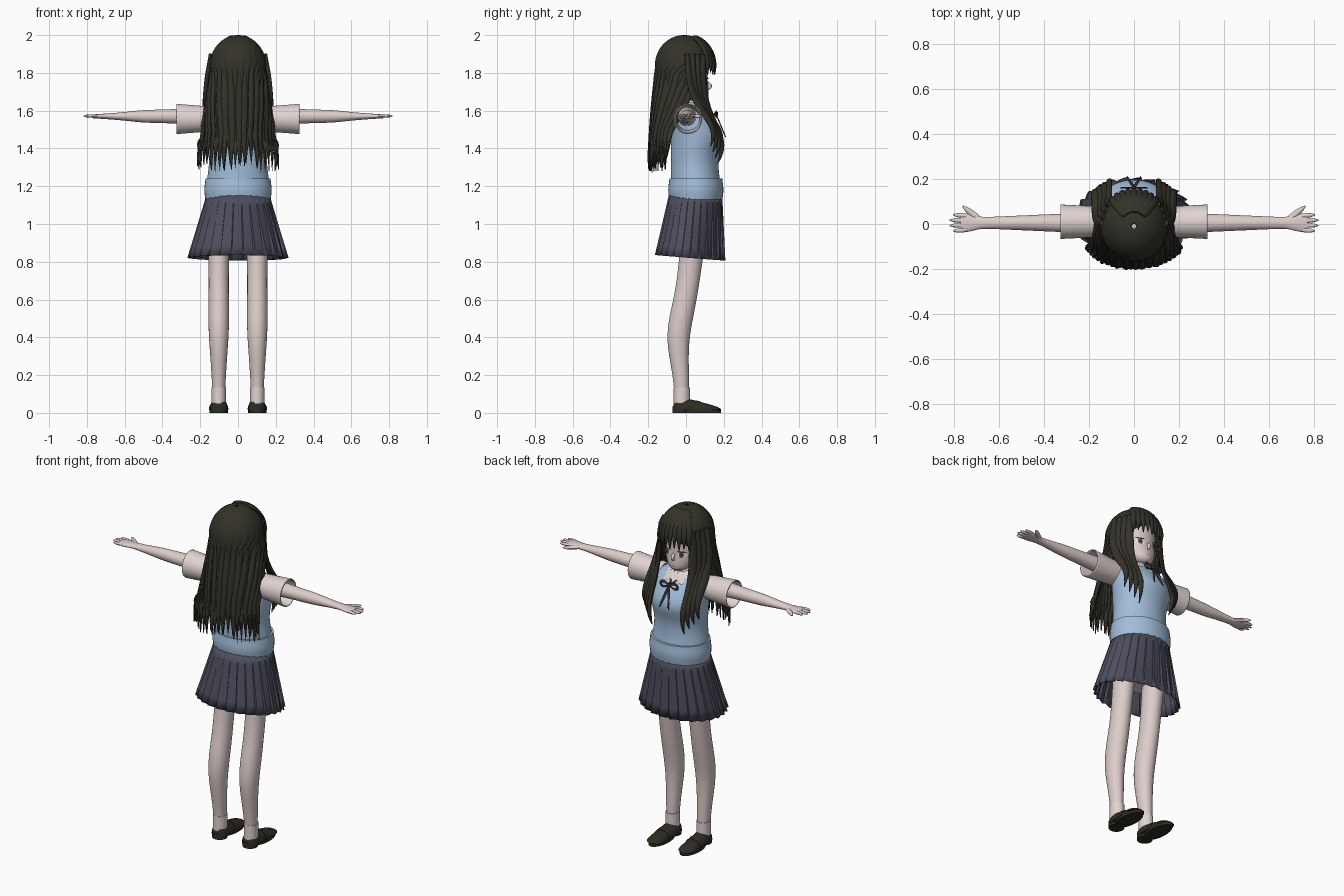
import bpy, bmesh, math, random
from math import sin, cos, pi, tau, sqrt, exp
from mathutils import Vector

random.seed(4)
if "Cube" in bpy.data.objects:
    bpy.data.objects.remove(bpy.data.objects["Cube"])


def material(name, r, g, b):
    m = bpy.data.materials.new(name)
    m.use_nodes = True
    m.diffuse_color = (r, g, b, 1)
    m.node_tree.nodes["Principled BSDF"].inputs["Base Color"].default_value = (r, g, b, 1)
    return m


SKIN = material("skin", .72, .61, .59)
SHIRT = material("shirt white", .75, .66, .64)
VEST = material("vest blue", .36, .51, .7)
SKIRT = material("skirt navy grey", .075, .075, .11)
HAIR = material("hair black", .033, .031, .022)
SHOE = material("shoe dark brown", .028, .025, .017)
RIBBON = material("ribbon charcoal", .03, .03, .045)
EYE = material("eye white", .8, .8, .8)
IRIS = material("iris grey", .1, .1, .1)
LIP = material("lip pink", .45, .25, .24)
SIDES = (("left_", 1), ("right_", -1))


def bump(value, centre, width):
    return exp(-((value - centre) / width) ** 2)


def clamp(value, low=0, high=1):
    return max(low, min(high, value))


def make(name, bm, mat, angle=50, thick=0):
    bmesh.ops.recalc_face_normals(bm, faces=bm.faces)
    mesh = bpy.data.meshes.new(name)
    bm.to_mesh(mesh)
    bm.free()
    mesh.materials.append(mat)
    mesh.shade_smooth()
    mesh.set_sharp_from_angle(angle=math.radians(angle))
    ob = bpy.data.objects.new(name, mesh)
    bpy.context.collection.objects.link(ob)
    if thick:
        ob.modifiers.new("thickness", 'SOLIDIFY').thickness = thick
    return ob


def skin_rings(bm, rings, closed=True, cap=True):
    rings = [[bm.verts.new(p) for p in ring] for ring in rings]
    for a, b in zip(rings, rings[1:]):
        for i in range(len(a) if closed else len(a) - 1):
            j = (i + 1) % len(a)
            bm.faces.new((a[i], a[j], b[j], b[i]))
    if cap:
        bm.faces.new(rings[0])
        bm.faces.new(rings[-1])


def loft(name, start, stop, shape, mat, axis='Z', s=1, steps=24, seg=40, cap=True, thick=0, floor=0):
    """Elliptical sections; shape(position) gives two centres and two radii."""
    rings = []
    for k in range(steps + 1):
        p = start + (stop - start) * k / steps
        c1, c2, r1, r2 = shape(p)
        ring = []
        for i in range(seg):
            a, b = c1 + r1 * cos(tau * i / seg), c2 + r2 * sin(tau * i / seg)
            x, y, z = {'Z': (a, b, p), 'X': (p, a, b), 'Y': (a, p, b)}[axis]
            ring.append((s * x, y, max(z, floor)))
        rings.append(ring)
    bm = bmesh.new()
    skin_rings(bm, rings, cap=cap)
    return make(name, bm, mat, thick=thick)


def strand(bm, path, width, thick, out, s=1, steps=18, seg=8):
    """Flattened tube along path(t), tapering to a point."""
    points = [Vector(path(k / steps)) for k in range(steps + 1)]
    rings = []
    for k, c in enumerate(points):
        t = k / steps
        tangent = (points[min(k + 1, steps)] - points[max(k - 1, 0)]).normalized()
        side = tangent.cross(Vector(out)).normalized()
        normal = side.cross(tangent)
        w = width * min(1, .5 + 2 * t) * (1 - t ** 4) + .002
        ring = [c + side * w * cos(tau * i / seg) + normal * min(thick, w) * sin(tau * i / seg) for i in range(seg)]
        rings.append([(s * p.x, p.y, p.z) for p in ring])
    skin_rings(bm, rings)


# Head, neck and face
def head_shape(z):
    r = .115 * sqrt(1 - ((z - 1.81) / .17) ** 2)
    return 0, .07 * clamp((1.8 - z) / .15) ** 2, r, r


def face_plate(name, x, z, rx, rz, lift, mat, count=20):
    def on_face(px, pz):
        _, cy, r, _ = head_shape(pz)
        return px, cy + sqrt(r * r - px * px) + lift, pz
    bm = bmesh.new()
    middle = bm.verts.new(on_face(x, z))
    rim = [bm.verts.new(on_face(x + rx * cos(tau * i / count), z + rz * sin(tau * i / count))) for i in range(count)]
    for i in range(count):
        bm.faces.new((middle, rim[i - 1], rim[i]))
    make(name, bm, mat)


loft("head", 1.645, 1.97, head_shape, SKIN)
loft("neck", 1.58, 1.7, lambda z: (0, .005, .045, .047), SKIN)
for side, s in SIDES:
    face_plate(side + "eye", s * .048, 1.754, .023, .018, .003, EYE)
    face_plate(side + "iris", s * .046, 1.753, .013, .017, .005, IRIS)
    face_plate(side + "pupil", s * .046, 1.753, .006, .009, .007, HAIR)
    face_plate(side + "lash", s * .049, 1.771, .026, .004, .007, HAIR)
face_plate("mouth", 0, 1.682, .015, .002, .003, LIP)
bm = bmesh.new()
strand(bm, lambda t: (0, .112 + .016 * sin(pi * t), 1.75 - .04 * t), .008, .009, (0, 1, 0))
make("nose", bm, SKIN)


# Vest with a shirt-coloured neckline
def torso_shape(z):
    t = (z - 1.14) / .51
    front = (.17 + .03 * bump(z, 1.47, .08) + .02 * bump(z, 1.15, .1)) * (1 - .7 * t ** 8)
    back = .08 * (1 - .4 * t ** 8)
    rx = (.17 - .016 * bump(z, 1.33, .1)) * (1 - .8 * t ** 16)
    return 0, (front - back) / 2, rx, (front + back) / 2


def hem_shape(z):
    r = .17 + .008 * bump(z, 1.18, .05)
    return 0, .052, r, r - .032


vest = loft("vest", 1.14, 1.645, torso_shape, VEST, steps=50, seg=64)
vest.data.materials.append(SHIRT)
for face in vest.data.polygons:
    c = face.center
    if c.z > 1.635 or (c.y > .04 and abs(c.x) < (c.z - 1.55) * .9):
        face.material_index = 1
loft("vest_hem", 1.13, 1.24, hem_shape, VEST)
loft("shirt_collar", 1.605, 1.655, lambda z: (0, .015, .054 + .4 * (1.655 - z), .056 + .4 * (1.655 - z)),
     SHIRT, cap=False, thick=.006)

# Neck ribbon and collar flaps
bm = bmesh.new()
for side, s in SIDES:
    strand(bm, lambda t: (.055 * sin(pi * t), .16, 1.58 + .015 * sin(tau * t)), .006, .003, (0, 1, 0), s)
    strand(bm, lambda t: (.03 * t, .16 + .05 * t, 1.58 - .12 * t), .006, .003, (0, 1, 0), s)
    strand(bm, lambda t: (.06 * t, .15 - .1 * t, 1.58 + .05 * t), .005, .004, (0, 1, 1), s)
strand(bm, lambda t: (0, .16, 1.593 - .025 * t), .01, .009, (0, 1, 0))
make("neck_ribbon", bm, RIBBON)
for side, s in SIDES:
    bm = bmesh.new()
    strand(bm, lambda t: (.02 + .04 * t, .085 + .04 * t, 1.637 - .055 * t), .024, .005, (.3, .8, .5), s)
    make(side + "collar_flap", bm, SHIRT)

# Pleated skirt
PLEATS, ROWS = 26, 6
rings = []
for k in range(ROWS + 1):
    t = k / ROWS
    ring = []
    for i in range(PLEATS):
        for fold in (0, .45, .9):
            a = tau * (i + fold) / PLEATS
            f = 1 - (.015 + .06 * t) * fold
            y = .05 - .028 * t + (.143 + .045 * t) * f * sin(a)
            ring.append(((.168 + .1 * t) * f * cos(a), y, 1.15 - t * (.327 + .08 * y)))
    rings.append(ring)
bm = bmesh.new()
skin_rings(bm, rings, cap=False)
make("pleated_skirt", bm, SKIRT, angle=15, thick=.004)
loft("shorts", .92, 1.14, lambda z: (0, .04, .15, .11), SHIRT)


# Limbs, sleeves, hands and shoes
def sleeve_shape(x):
    return .01, 1.556, .06 + .05 * x, .054 + .08 * x


def arm_shape(x):
    return .005, 1.57, .055 - .045 * x + .02 * bump(x, .75, .05), .06 - .065 * x + .005 * bump(x, .5, .1)


def leg_shape(z):
    r = .03 + .03 * z + .01 * bump(z, .45, .2)
    return .102, .07 * z * z - .02 - .03 * bump(z, .4, .2), r, r * 1.15


def shoe_shape(y, scale=1):
    t = (y + .07) / .255
    r = scale * sqrt(1.01 - (2 * t - 1) ** 6)
    return .1 + .005 * t, .02, .048 * r, (.075 - .065 * t) * r


for side, s in SIDES:
    loft(side + "sleeve", .13, .325, sleeve_shape, SHIRT, 'X', s, cap=False, thick=.006)
    loft(side + "arm", .14, .77, arm_shape, SKIN, 'X', s)
    bm = bmesh.new()
    for i in range(4):
        y = .02 * (i - 1.5)
        reach = .08 - 20 * y * y
        strand(bm, lambda t: (.74 + reach * t, .005 + y * (1 + .2 * t), 1.572), .009, .008, (0, 0, 1), s)
    strand(bm, lambda t: (.68 + .08 * t, .015 + .065 * t, 1.57), .013, .01, (0, 0, 1), s)
    make(side + "fingers", bm, SKIN)
    loft(side + "leg", .04, 1.05, leg_shape, SKIN, 'Z', s)
    loft(side + "sock", .05, .135, lambda z: (.102, -.022, .038, .043), SHIRT, 'Z', s)
    loft(side + "shoe_upper", -.07, .185, shoe_shape, SHOE, 'Y', s, floor=.016)
    loft(side + "shoe_strap", .05, .08, lambda y: shoe_shape(y, 1.06), SHOE, 'Y', s, floor=.016)
    loft(side + "shoe_sole", 0, .018, lambda z: (.103, .083, .049, .102), SHOE, 'Z', s, steps=1)
    loft(side + "shoe_heel", 0, .035, lambda z: (.1, -.028, .042, .043), SHOE, 'Z', s, steps=1)


# Long back hair: a ribbed shell ending in pointed locks
def dome(z):
    return sqrt(1 - clamp((z - 1.84) / .16) ** 2)


def hair_point(z, u, scale=1.0):
    """u runs from the right front edge (-1) around the back to the left one (1)."""
    fall = clamp((1.84 - z) / .5) ** 1.5
    wrap = clamp(150 * (z - 1.54) + 700 * max(0, z - 1.8), -8, 90)
    a = u * math.radians(90 + wrap)
    x = (.148 * dome(z) + .07 * fall) * scale * sin(a)
    return x, -.01 - .075 * fall - (.155 * dome(z) - .04 * fall) * scale * cos(a), z


LOCKS, COLS, ROWS = 22, 8, 45
lengths = [random.uniform(.75, 1) for _ in range(LOCKS + 1)]
rings = []
for k in range(1, ROWS + 1):
    level = 2 - .73 * (k / ROWS) ** 2
    ring = []
    for i in range(LOCKS * COLS + 1):
        ridge = 1 - abs(2 * (i % COLS) / COLS - 1)
        rib = .05 * min(1, (2 - level) * 3) * (sqrt(ridge) - .7)
        x, y, z = hair_point(level, 2 * i / (LOCKS * COLS) - 1, 1 + rib)
        drop = max(0, 1.47 - z)
        ring.append((x, y, z + drop * (1 - (.3 + .7 * ridge) * lengths[i // COLS])))
    rings.append(ring)
bm = bmesh.new()
skin_rings(bm, rings, closed=False, cap=False)
make("back_hair", bm, HAIR, thick=.006)

bm = bmesh.new()
for i in range(17):
    u = (i - 8) * .12 + random.uniform(-.03, .03)
    length = random.uniform(.45, .52)
    x, y, z = hair_point(1.5, u)
    strand(bm, lambda t: hair_point(1.8 - length * t, u, .97 + .06 * sin(pi * t)), .016, .008, (x, y + .05, 0))
make("back_hair_strands", bm, HAIR)

# Fringe
bm = bmesh.new()
for i in range(-4, 5):
    a = .18 * i
    length = .2 - .012 * (i % 2)

    def fringe_path(t):
        z = 1.99 - length * t * t
        return .152 * dome(z) * sin(a), .152 * dome(z) * cos(a), z
    strand(bm, fringe_path, .02, .009, (sin(a), cos(a), 1))
make("fringe", bm, HAIR)

# Front side locks falling over the chest
for side, s in SIDES:
    bm = bmesh.new()
    for j in range(4):
        strand(bm, lambda t: (.105 + .012 * j * (1 + t) + .01 * sin(pi * t),
                              .09 + .1 * bump(t, .85, .3) - j * (.028 - .015 * t),
                              1.9 - (.58 - .03 * j) * t), .024, .012, (.7, .7, .1), s)
    make(side + "front_locks", bm, HAIR)
